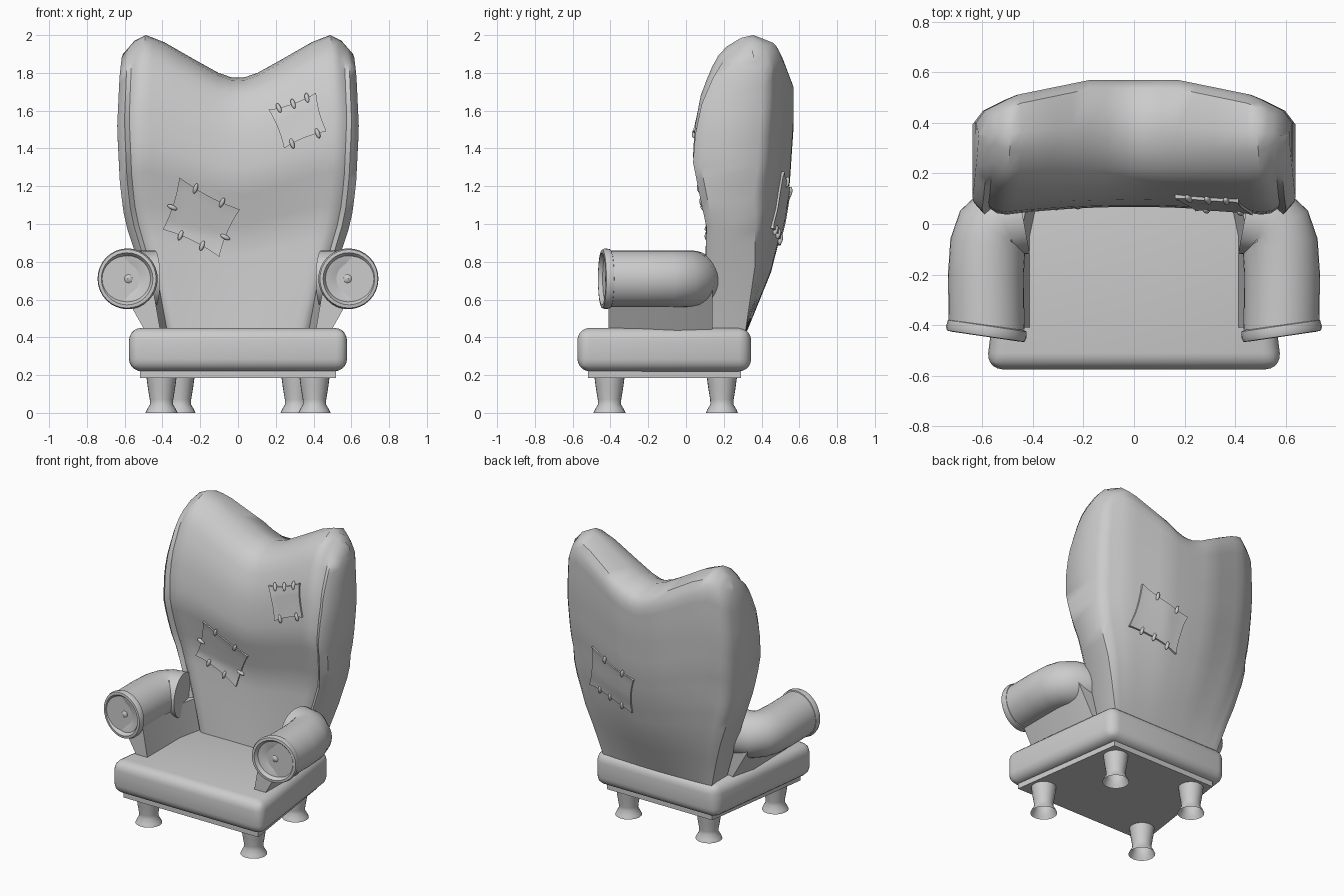
import bpy, bmesh, math
from mathutils import Vector, Matrix
from mathutils.bvhtree import BVHTree

if "Cube" in bpy.data.objects:
    bpy.data.objects.remove(bpy.data.objects["Cube"])


def finish(bm, name, angle=40):
    bmesh.ops.recalc_face_normals(bm, faces=bm.faces)
    me = bpy.data.meshes.new(name)
    bm.to_mesh(me)
    bm.free()
    ob = bpy.data.objects.new(name, me)
    bpy.context.collection.objects.link(ob)
    bpy.ops.object.select_all(action='DESELECT')
    ob.select_set(True)
    bpy.context.view_layer.objects.active = ob
    bpy.ops.object.shade_smooth_by_angle(angle=math.radians(angle))
    return ob


def interp(table, t):
    for (a, p), (b, q) in zip(table, table[1:]):
        if t <= b:
            k = max(0, (t - a) / (b - a))
            return p + (q - p) * k
    return table[-1][1]


def loft(bm, rings, cap=False):
    vr = [[bm.verts.new(p) for p in r] for r in rings]
    n = len(vr[0])
    for a, b in zip(vr, vr[1:]):
        for i in range(n):
            bm.faces.new((a[i], a[(i + 1) % n], b[(i + 1) % n], b[i]))
    if cap:
        bm.faces.new(vr[0])
        bm.faces.new(vr[-1])
    return vr


def lathe(bm, profile, mat, n=24):
    rings = [[mat @ Vector((r * math.cos(2 * math.pi * i / n), r * math.sin(2 * math.pi * i / n), h))
              for i in range(n)] for r, h in profile]
    return loft(bm, rings)


def trapezoid(name, front, back, z0, z1, bevel):
    # slab with front = (half width, y) and a narrower back
    bm = bmesh.new()
    loft(bm, [[(-front[0], front[1], z), (front[0], front[1], z),
               (back[0], back[1], z), (-back[0], back[1], z)] for z in (z0, z1)], True)
    if bevel:
        bmesh.ops.bevel(bm, geom=bm.edges[:], offset=bevel, segments=5, profile=0.5, affect='EDGES')
    return finish(bm, name)


# Seat cushion and base board
trapezoid("seat_cushion", (0.585, -0.575), (0.47, 0.345), 0.22, 0.45, 0.065)
trapezoid("base_board", (0.52, -0.52), (0.405, 0.29), 0.185, 0.23, 0)

# Flared hollow legs
for name, x, y in (("front_leg", 0.405, -0.405), ("back_leg", 0.31, 0.19)):
    for s, side in ((-1, "left"), (1, "right")):
        bm = bmesh.new()
        lathe(bm, [(0.08, 0.19), (0.072, 0.13), (0.062, 0.07), (0.061, 0.045), (0.077, 0.018), (0.085, 0)],
              Matrix.Translation((s * x, y, 0)))
        finish(bm, f"{name}_{side}", 60)

# Backrest: lofted front and rear skins with a dipped top
WIDTH = [(0, .41), (.145, .47), (.31, .55), (.41, .60), (.54, .625), (.74, .64), (.93, .627), (1, .615)]
TOP = [(0, 1.775), (.06, 1.777), (.17, 1.80), (.4, 1.878), (.64, 1.962), (.8, 2.0), (.9, 1.97), (1, 1.90)]
FRONT = [(0, .09), (.38, .09), (.5, .05), (.6, .02), (.69, .03), (.81, .07), (.91, .14), (.96, .19), (1, .29)]
REAR = [(0, .31), (.25, .45), (.45, .52), (.6, .55), (.8, .568), (.95, .57), (1, .535)]
SEAM = [(0, 0), (.84, 0), (.9, .03), (.94, .012), (1, .06)]
CURVE = [(0, 0), (.28, 0), (.75, .06), (.94, .12), (1, .17)]
half = [0, .06, .17, .28, .4, .52, .64, .73, .8, .86, .9, .94, 1]
US = [-u for u in half[:0:-1]] + half
VS = [0, .08, .16, .25, .32, .38, .44, .5, .55, .6, .65, .7, .75, .8, .85, .9, .94, .97, 1]


def back_point(u, v, rear):
    a = abs(u)
    z = 0.40 + (interp(TOP, a) - 0.40) * v
    if rear:
        y = interp(REAR, v) - interp(CURVE, a) * min(1, v / .5)
        z -= 0.04 * v ** 6
    else:
        y = interp(FRONT, v) + interp(SEAM, a) + 0.05 * (1 - a * a) * math.sin(math.pi * v)
        z -= 0.015 * v ** 8
    return Vector((u * interp(WIDTH, v), y, z))


bm = bmesh.new()
n = len(US)
rings = [[back_point(u, v, False) for u in US] + [back_point(u, v, True) for u in reversed(US)] for v in VS]
vr = loft(bm, rings)
bm.faces.new(vr[0])
last = vr[-1]
crown = []
for i, u in enumerate(US):
    f, r = last[i].co, last[2 * n - 1 - i].co
    crown.append(bm.verts.new((f.x * 0.99, f.y * .6 + r.y * .4, interp(TOP, abs(u)))))
for i in range(n - 1):
    j = 2 * n - 1 - i
    bm.faces.new((last[i], last[i + 1], crown[i + 1], crown[i]))
    bm.faces.new((crown[i], crown[i + 1], last[j - 1], last[j]))
for e in (0, n - 1):
    bm.faces.new((last[e], crown[e], last[2 * n - 1 - e]))
bmesh.ops.recalc_face_normals(bm, faces=bm.faces)
tree = BVHTree.FromBMesh(bm)
finish(bm, "backrest", 45)


def on_back(x, z, side):
    hit, nor, _, _ = tree.ray_cast(Vector((x, 3 * side, z)), Vector((0, -side, 0)))
    return hit, (nor if nor.y * side > 0 else -nor)


# Sewn patches with stitches laid on the backrest surface
def patch(name, corners, side, stitches):
    A, B, C, D = [Vector(c) for c in corners]
    m = 10

    def flat(s, t):
        # edges pull inwards between the corners
        s2 = s + (0.5 - s) * 0.30 * t * (1 - t)
        t2 = t + (0.5 - t) * 0.45 * s * (1 - s)
        return A.lerp(B, s2).lerp(D.lerp(C, s2), t2)

    bm = bmesh.new()
    grid = []
    for j in range(m + 1):
        row = []
        for i in range(m + 1):
            p = flat(i / m, j / m)
            hit, nor = on_back(p.x, p.y, side)
            edge = i in (0, m) or j in (0, m)
            corner = i in (0, m) and j in (0, m)
            row.append(bm.verts.new(hit + nor * (0.016 if corner else 0.011 if edge else 0.009)))
        grid.append(row)
    for j in range(m):
        for i in range(m):
            bm.faces.new((grid[j][i], grid[j][i + 1], grid[j + 1][i + 1], grid[j + 1][i]))
    rim = bmesh.ops.extrude_edge_only(bm, edges=[e for e in bm.edges if e.is_boundary])
    for v in rim['geom']:
        if isinstance(v, bmesh.types.BMVert):
            v.co.y -= side * 0.02
    finish(bm, name)

    bm = bmesh.new()
    for s, t in stitches:
        p, c = flat(s, t), flat(.5, .5)
        q = flat(s, .5) if t in (0, 1) else flat(.5, t)
        d = (p - q).normalized()
        hit, nor = on_back(p.x, p.y, side)
        along = Vector((d.x, 0, d.y))
        along = (along - nor * along.dot(nor)).normalized()
        rot = Matrix((along.cross(nor), nor, along)).transposed().to_4x4()
        bmesh.ops.create_uvsphere(bm, u_segments=10, v_segments=8, radius=1,
                                  matrix=Matrix.Translation(hit + nor * 0.01) @ rot
                                  @ Matrix.Diagonal((0.012, 0.013, 0.028, 1)))
    finish(bm, name + "_stitches")


patch("large_front_patch", [(-.31, 1.25), (.01, 1.08), (-.10, .825), (-.40, .97)], -1,
      [(.28, 0), (.72, 0), (.3, 1), (.68, 1), (0, .55), (1, .6)])
patch("small_front_patch", [(.165, 1.60), (.415, 1.69), (.47, 1.49), (.245, 1.40)], -1,
      [(.2, 0), (.5, 0), (.8, 0), (.2, 1), (.8, 1)])
patch("rear_patch", [(.36, 1.28), (.02, 1.15), (.07, .89), (.42, .98)], 1,
      [(.33, 0), (.75, 0), (.25, 1), (.5, 1), (.78, 1)])

# Arms: slanted support, bent roll and dished end disc
PATH = [(.583, -.42), (.586, -.2), (.578, -.08), (.56, -.025), (.52, .015), (.44, .03)]
DISC = [(.145, -.02), (.157, -.015), (.161, .01), (.155, .026), (.138, .028), (.128, .016), (.122, .006),
        (.08, 0), (.045, -.014), (.025, -.016), (.024, 0), (.014, .009), (.001, .011)]
for s, side in ((-1, "left"), (1, "right")):
    bm = bmesh.new()
    pts = [Vector((s * x, y, 0.71)) for x, y in PATH]
    rings = []
    for i, p in enumerate(pts):
        t = (pts[min(i + 1, len(pts) - 1)] - pts[max(i - 1, 0)]).normalized()
        w = t.cross(Vector((0, 0, 1)))
        rings.append([p + (w * math.cos(a) + Vector((0, 0, math.sin(a)))) * 0.15
                      for a in [2 * math.pi * k / 32 for k in range(32)]])
    loft(bm, rings, True)
    finish(bm, f"arm_roll_{side}")

    bm = bmesh.new()
    normal = Vector((s * 0.145, -0.99, 0))
    lathe(bm, DISC, Matrix.Translation((s * .583, -.418, .71)) @ normal.to_track_quat('Z', 'Y').to_matrix().to_4x4(), 32)
    finish(bm, f"arm_end_disc_{side}")

    bm = bmesh.new()
    loft(bm, [[(s * x, y, z) for x, z in ((.41 - d, .43), (.49 - d, .43), (.62 - d, .66), (.45 - d, .66))]
              for y, d in ((-.41, 0), (-.05, 0), (.14, .04))], True)
    finish(bm, f"arm_support_{side}", 30)
